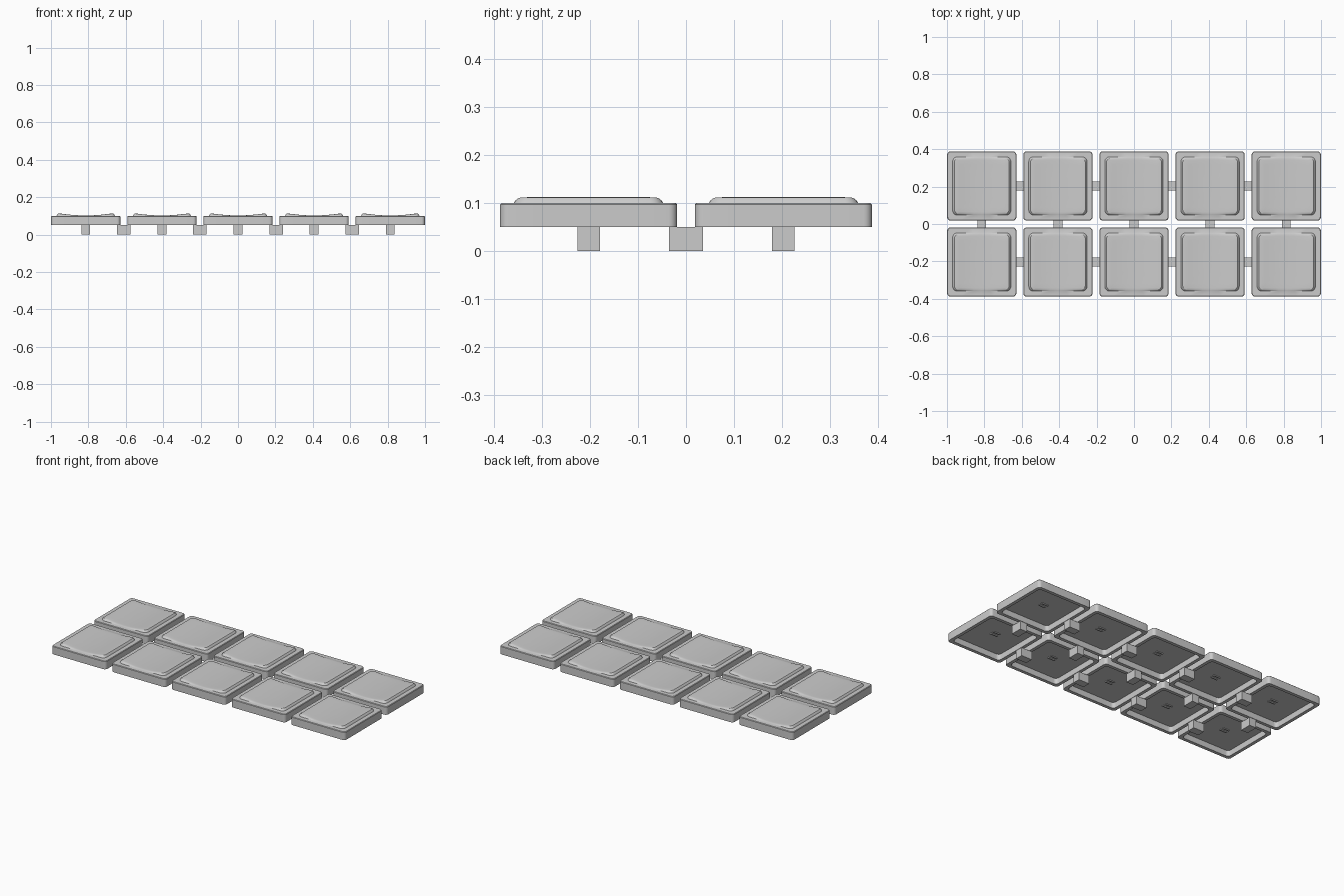
import bpy, bmesh, math

cube = bpy.data.objects.get("Cube")
if cube:
    bpy.data.objects.remove(cube, do_unlink=True)

PITCH, HALF, BASE, TOP = 0.407, 0.185, 0.05, 0.1

grey = bpy.data.materials.new("light grey plastic")
grey.use_nodes = True
grey.diffuse_color = (0.6, 0.6, 0.6, 1)
grey.node_tree.nodes["Principled BSDF"].inputs["Base Color"].default_value = grey.diffuse_color


def outline(half, radius, arc=5, side=6):
    """Rounded square with extra points along the straight sides."""
    pts, c = [], half - radius
    for q in range(4):
        turn = q * math.pi / 2
        cs, sn = math.cos(turn), math.sin(turn)
        local = [(half, -c + 2 * c * i / side) for i in range(side)]
        for i in range(arc):
            a = math.pi / 2 * i / arc
            local.append((c + radius * math.cos(a), c + radius * math.sin(a)))
        pts += [(x * cs - y * sn, x * sn + y * cs) for x, y in local]
    return pts


def dish(x):
    """Height of the scooped top, curved across x."""
    return 0.002 + 0.011 * min(1, abs(x) / 0.14) ** 2


def keycap_mesh():
    bm = bmesh.new()
    # half width, corner radius, height, share of dish height
    rings = [
        (0.165, 0.02, 0.085, 0),    # underside ceiling
        (0.165, 0.02, BASE, 0),     # inner wall
        (HALF, 0.018, BASE, 0),     # rim
        (HALF, 0.018, 0.097, 0),    # outer wall
        (0.182, 0.016, TOP, 0),     # soft top edge
        (0.156, 0.026, TOP, 0),     # foot of raised pad
        (0.152, 0.024, TOP, 0.55),
        (0.147, 0.022, TOP, 0.9),
        (0.138, 0.018, TOP, 1),     # lip of dish
        (0.115, 0.015, TOP, 1),
        (0.09, 0.01, TOP, 1),
        (0.06, 0.006, TOP, 1),
        (0.03, 0.003, TOP, 1),
    ]
    loops = [[bm.verts.new((x, y, z + share * dish(x))) for x, y in outline(h, r)]
             for h, r, z, share in rings]
    for a, b in zip(loops, loops[1:]):
        for i in range(len(a)):
            j = (i + 1) % len(a)
            bm.faces.new((a[i], a[j], b[j], b[i]))
    bm.faces.new(loops[0])
    bm.faces.new(loops[-1])
    bmesh.ops.recalc_face_normals(bm, faces=bm.faces)
    me = bpy.data.meshes.new("keycap")
    bm.to_mesh(me)
    bm.free()
    me.materials.append(grey)
    return me


def box_mesh(name, size):
    bm = bmesh.new()
    bmesh.ops.create_cube(bm, size=1)
    bmesh.ops.scale(bm, vec=size, verts=bm.verts)
    me = bpy.data.meshes.new(name)
    bm.to_mesh(me)
    bm.free()
    me.materials.append(grey)
    return me


def place(name, me, loc):
    ob = bpy.data.objects.new(name, me)
    ob.location = loc
    bpy.context.collection.objects.link(ob)
    return ob


cap = keycap_mesh()
link_x = box_mesh("connector_x", (0.072, 0.047, BASE))
link_y = box_mesh("connector_y", (0.047, 0.072, BASE))
bar = box_mesh("underside_bar", (0.045, 0.008, 0.006))
caps = []

for row in (-0.5, 0.5):
    y = row * PITCH
    for col in range(-2, 3):
        x = col * PITCH
        caps.append(place("keycap", cap, (x, y, 0)))
        # pair of small ribs under each cap
        for side in (-1, 1):
            place("underside_bar", bar, (x, y + side * 0.012, 0.083))
        # bridges to the neighbours
        if col < 2:
            place("connector_along_row", link_x, (x + PITCH / 2, y, BASE / 2))
        if row < 0:
            place("connector_between_rows", link_y, (x, 0, BASE / 2))

bpy.ops.object.select_all(action="DESELECT")
caps[0].select_set(True)
bpy.context.view_layer.objects.active = caps[0]
bpy.ops.object.shade_smooth_by_angle(angle=math.radians(30))
